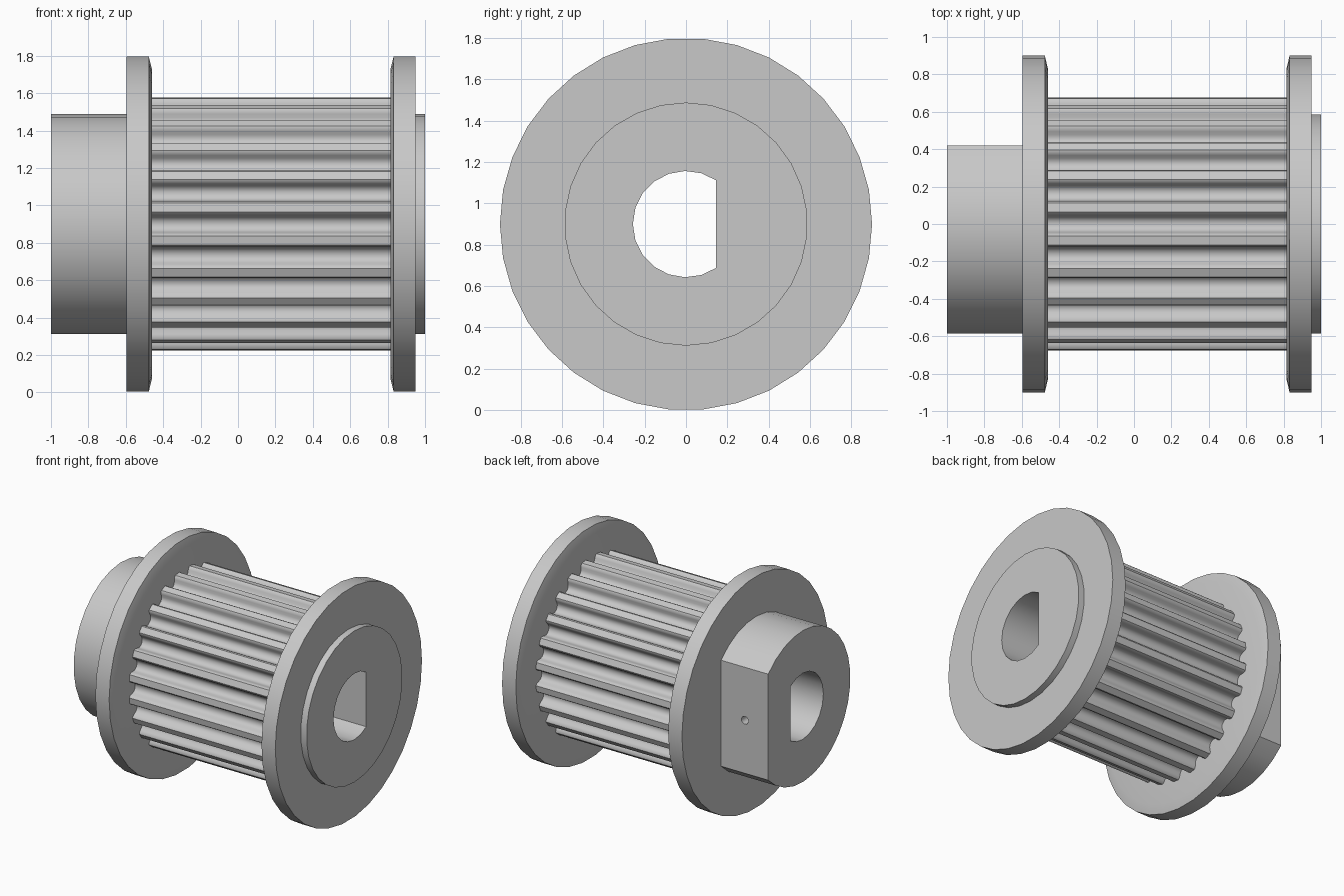
import bpy, bmesh
from math import pi, cos, sin, acos, radians
from mathutils import Vector

if "Cube" in bpy.data.objects:
    bpy.data.objects.remove(bpy.data.objects["Cube"], do_unlink=True)

AXIS_Z = 0.9
HUB_R = 0.588
BORE_R, BORE_FLAT = 0.257, 0.145

metal = bpy.data.materials.new("grey metal")
metal.use_nodes = True
GREY = (0.58, 0.58, 0.58, 1)
metal.diffuse_color = GREY
metal.node_tree.nodes["Principled BSDF"].inputs["Base Color"].default_value = GREY


def finish(bm, name):
    bmesh.ops.recalc_face_normals(bm, faces=bm.faces)
    mesh = bpy.data.meshes.new(name)
    bm.to_mesh(mesh)
    bm.free()
    mesh.materials.append(metal)
    obj = bpy.data.objects.new(name, mesh)
    bpy.context.collection.objects.link(obj)
    return obj


def smooth(obj):
    bpy.ops.object.select_all(action='DESELECT')
    obj.select_set(True)
    bpy.context.view_layer.objects.active = obj
    bpy.ops.object.shade_smooth_by_angle(angle=radians(30))


def circle(r, n, phase=0):
    return [(r * cos(phase + 2 * pi * i / n), r * sin(phase + 2 * pi * i / n))
            for i in range(n)]


def d_shape(r, flat, n):
    """Circle cut by a flat on the +y side."""
    a = acos(flat / r)
    angles = [a + (2 * pi - 2 * a) * i / n for i in range(n + 1)]
    return [(r * cos(t), r * sin(t)) for t in angles]


def tube(name, outer, inner, x0, x1):
    """Extrude a (y, z) outline with a hole along x."""
    bm = bmesh.new()
    caps = {x0: [], x1: []}
    for loop in (outer, inner):
        rings = [[bm.verts.new((x, y, z + AXIS_Z)) for y, z in loop] for x in (x0, x1)]
        for i in range(len(loop)):
            j = (i + 1) % len(loop)
            bm.faces.new((rings[0][i], rings[0][j], rings[1][j], rings[1][i]))
            for x, ring in zip((x0, x1), rings):
                caps[x].append(bm.edges.get((ring[i], ring[j])))
    for x, edges in caps.items():
        bmesh.ops.triangle_fill(bm, edges=edges, use_beauty=True, normal=Vector((1, 0, 0)))
    return finish(bm, name)


def lathe(name, profile, n):
    """Turn a closed (x, radius) profile around the shaft axis."""
    bm = bmesh.new()
    rings = [[bm.verts.new((x, y, z + AXIS_Z)) for y, z in circle(r, n)] for x, r in profile]
    for k, ring in enumerate(rings):
        after = rings[(k + 1) % len(rings)]
        for i in range(n):
            j = (i + 1) % n
            bm.faces.new((ring[i], ring[j], after[j], after[i]))
    return finish(bm, name)


def tooth_outline(r, count):
    """Rounded grooves: half profile as (sideways offset, depth), mirrored."""
    half = [(0.019, 0.072), (0.035, 0.062), (0.044, 0.046),
            (0.049, 0.026), (0.055, 0.009), (0.065, 0)]
    groove = [(-t, d) for t, d in reversed(half)] + [(0, 0.075)] + half
    points = []
    for k in range(count):
        for t, d in groove:
            a = 2 * pi * k / count + t / r
            points.append(((r - d) * cos(a), (r - d) * sin(a)))
    return points


bore = d_shape(BORE_R, BORE_FLAT, 14)

# Toothed drum and the short end boss
smooth(tube("toothed_drum", tooth_outline(0.68, 24), bore, -0.53, 0.88))
smooth(tube("end_boss", circle(HUB_R, 30, pi / 2), bore, 0.88, 1.0))

# Hub with a flat on its back and a set screw hole through the flat
hub = tube("hub", d_shape(HUB_R, 0.42, 23), bore, -1.0, -0.53)
bpy.ops.mesh.primitive_cylinder_add(vertices=16, radius=0.03, depth=0.5,
                                    location=(-0.8, 0.3, AXIS_Z), rotation=(pi / 2, 0, 0))
cutter = bpy.context.object
cutter.name = "screw_hole_cutter"
cutter.hide_render = True
cutter.data.materials.append(metal)
cut = hub.modifiers.new("screw_hole", 'BOOLEAN')
cut.operation = 'DIFFERENCE'
cut.solver = 'EXACT'
cut.object = cutter
bpy.ops.object.select_all(action='DESELECT')
hub.select_set(True)
bpy.context.view_layer.objects.active = hub
bpy.ops.object.modifier_apply(modifier=cut.name)
bpy.data.objects.remove(cutter, do_unlink=True)
smooth(hub)

# Belt flanges, bevelled on the side facing the teeth
for name, outside, side in (("right_flange", -0.595, 1), ("left_flange", 0.95, -1)):
    profile = [(0, 0.4), (0, 0.9), (0.118, 0.9), (0.135, 0.83), (0.135, 0.4)]
    smooth(lathe(name, [(outside + side * x, r) for x, r in profile], 34))
